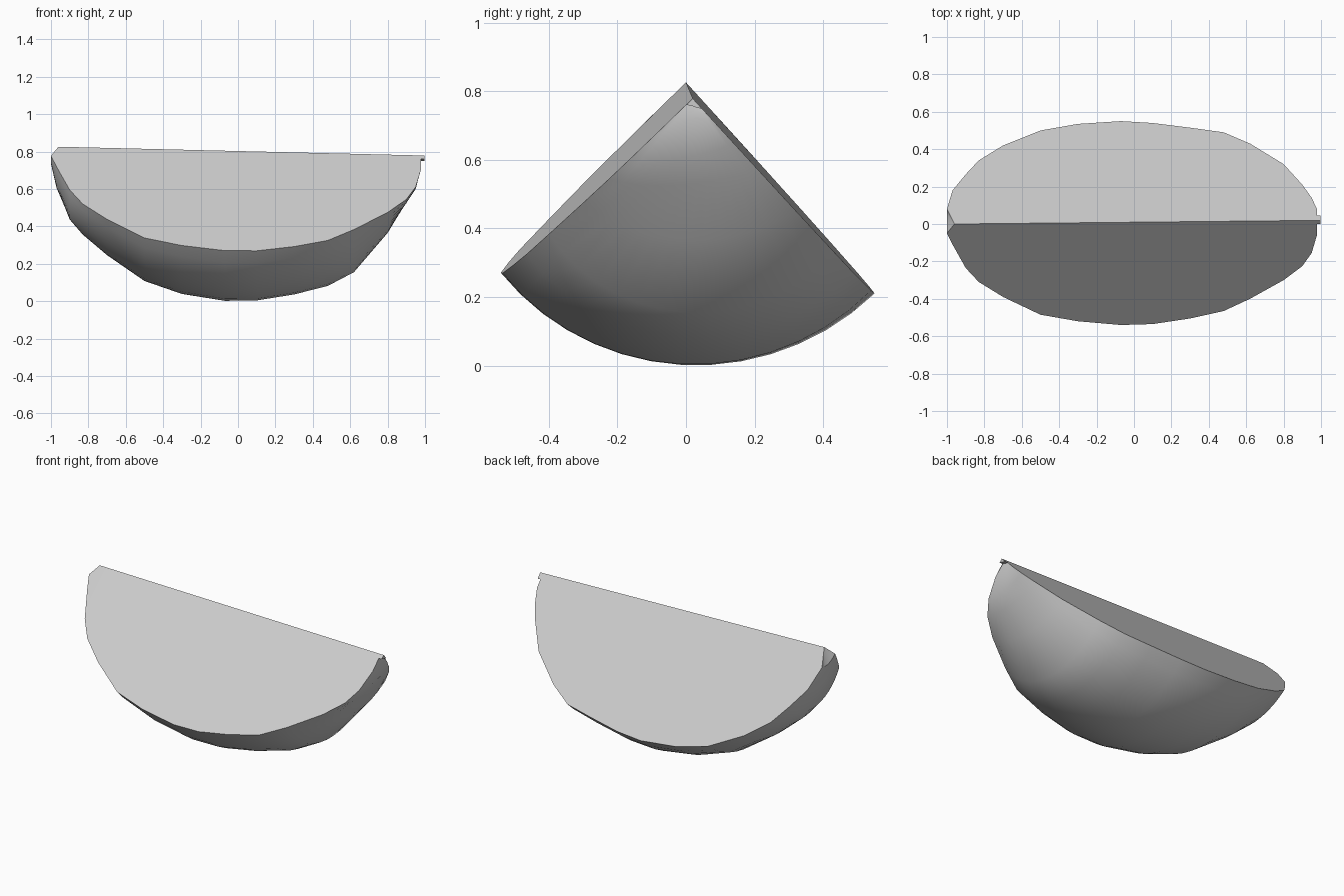
import bpy, bmesh
from math import sin, cos, atan2, hypot

if "Cube" in bpy.data.objects:
    bpy.data.objects.remove(bpy.data.objects["Cube"])

# Stations along the wedge: x, y of front rim, y of back rim, z of the keel
STATIONS = [
    (-1.0, -0.05, 0.08, 0.745), (-0.97, -0.11, 0.18, 0.62), (-0.9, -0.235, 0.265, 0.44),
    (-0.83, -0.31, 0.34, 0.36), (-0.7, -0.39, 0.42, 0.25), (-0.5, -0.485, 0.5, 0.11),
    (-0.3, -0.52, 0.535, 0.04), (-0.07, -0.54, 0.55, 0.002), (0.1, -0.535, 0.54, 0.004),
    (0.3, -0.505, 0.515, 0.036), (0.48, -0.465, 0.49, 0.082), (0.62, -0.40, 0.43, 0.155),
    (0.8, -0.30, 0.32, 0.365), (0.9, -0.225, 0.21, 0.53), (0.95, -0.155, 0.14, 0.61),
    (0.978, -0.06, 0.08, 0.72), (0.974, 0.0, 0.046, 0.757), (0.998, 0.0, 0.046, 0.757),
]
SEGS = 14
A_FRONT = atan2(-0.55, 0.535)
A_BACK = atan2(0.53, 0.582)


def axis_point(x):
    """Sharp top edge of the wedge, slightly tilted."""
    x = max(x, -0.96)
    return (x, 0.01 * (x + 0.96), 0.826 - 0.024 * (x + 0.96))


bm = bmesh.new()
tips, arcs = [], []
for x, yf, yb, zk in STATIONS:
    ax, ay, az = axis_point(x)
    rf, rb, rk = (yf - ay) / sin(A_FRONT), (yb - ay) / sin(A_BACK), az - zk
    # Skin arc: radius blends front rim -> keel -> back rim
    arc = []
    for i in range(SEGS + 1):
        t = 2 * i / SEGS - 1
        r = rk + (rb - rf) / 2 * t + ((rb + rf) / 2 - rk) * t * t
        a = A_FRONT + (A_BACK - A_FRONT) * i / SEGS
        arc.append(bm.verts.new((x, ay + r * sin(a), az - r * cos(a))))
    arcs.append(arc)
    tips.append(bm.verts.new((ax, ay, az)))

for k in range(len(arcs) - 1):
    a, b = arcs[k], arcs[k + 1]
    # Rounded skin
    for i in range(SEGS):
        bm.faces.new((a[i], a[i + 1], b[i + 1], b[i])).smooth = True
    # Two flat cut sides
    bm.faces.new((tips[k], a[0], b[0], tips[k + 1]))
    bm.faces.new((tips[k + 1], b[-1], a[-1], tips[k]))

# Blunt left end and small stub end on the right
for tip, arc in ((tips[0], arcs[0]), (tips[-1], arcs[-1])):
    for i in range(SEGS):
        bm.faces.new((tip, arc[i], arc[i + 1]))

bmesh.ops.recalc_face_normals(bm, faces=bm.faces)
mesh = bpy.data.meshes.new("fruit_wedge")
bm.to_mesh(mesh)
bm.free()
wedge = bpy.data.objects.new("fruit_wedge", mesh)
bpy.context.collection.objects.link(wedge)

bpy.context.view_layer.objects.active = wedge
wedge.select_set(True)
bpy.ops.object.shade_smooth_by_angle(angle=0.6)
